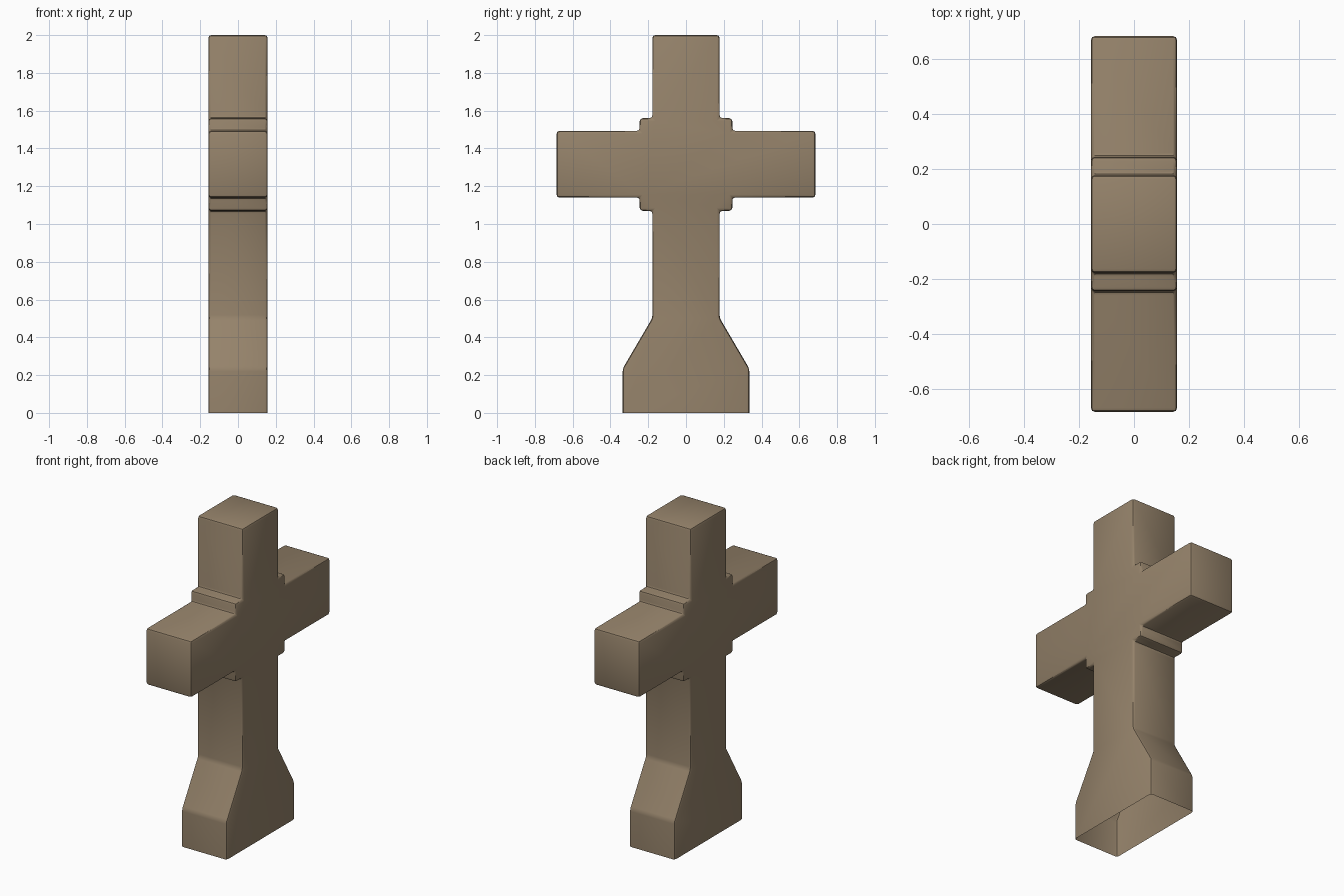
import bpy, bmesh

if "Cube" in bpy.data.objects:
    bpy.data.objects.remove(bpy.data.objects["Cube"])

# stone colour
stone = bpy.data.materials.new("brown_stone")
stone.diffuse_color = (0.30, 0.225, 0.145, 1)
stone.use_nodes = True
stone.node_tree.nodes["Principled BSDF"].inputs["Base Color"].default_value = stone.diffuse_color

# half outline of the cross (y, z), mirrored to the other side
half = [(0.335, 0), (0.335, 0.235), (0.178, 0.503), (0.178, 1.07),
        (0.245, 1.07), (0.245, 1.14), (0.685, 1.14), (0.685, 1.493),
        (0.245, 1.493), (0.245, 1.56), (0.178, 1.56), (0.178, 2.0)]
outline = half + [(-y, z) for y, z in reversed(half)]
HALF_DEPTH = 0.157

bm = bmesh.new()
face = bm.faces.new([bm.verts.new((-HALF_DEPTH, y, z)) for y, z in outline])
ext = bmesh.ops.extrude_face_region(bm, geom=[face], use_keep_orig=True)
moved = [g for g in ext["geom"] if isinstance(g, bmesh.types.BMVert)]
bmesh.ops.translate(bm, verts=moved, vec=(2 * HALF_DEPTH, 0, 0))
bmesh.ops.recalc_face_normals(bm, faces=bm.faces[:])

# open underside
bottom = [f for f in bm.faces if all(v.co.z < 1e-5 for v in f.verts)]
bmesh.ops.delete(bm, geom=bottom, context="FACES_ONLY")

# softened edges everywhere except the ground rim
bmesh.ops.bevel(bm, geom=[e for e in bm.edges if not e.is_boundary],
                offset=0.015, offset_type="OFFSET", segments=2,
                profile=0.5, affect="EDGES", clamp_overlap=True)

mesh = bpy.data.meshes.new("stone_cross")
bm.to_mesh(mesh)
bm.free()
mesh.materials.append(stone)
cross = bpy.data.objects.new("stone_cross", mesh)
bpy.context.collection.objects.link(cross)
bpy.context.view_layer.objects.active = cross
cross.select_set(True)
bpy.ops.object.shade_smooth_by_angle(angle=0.6)
